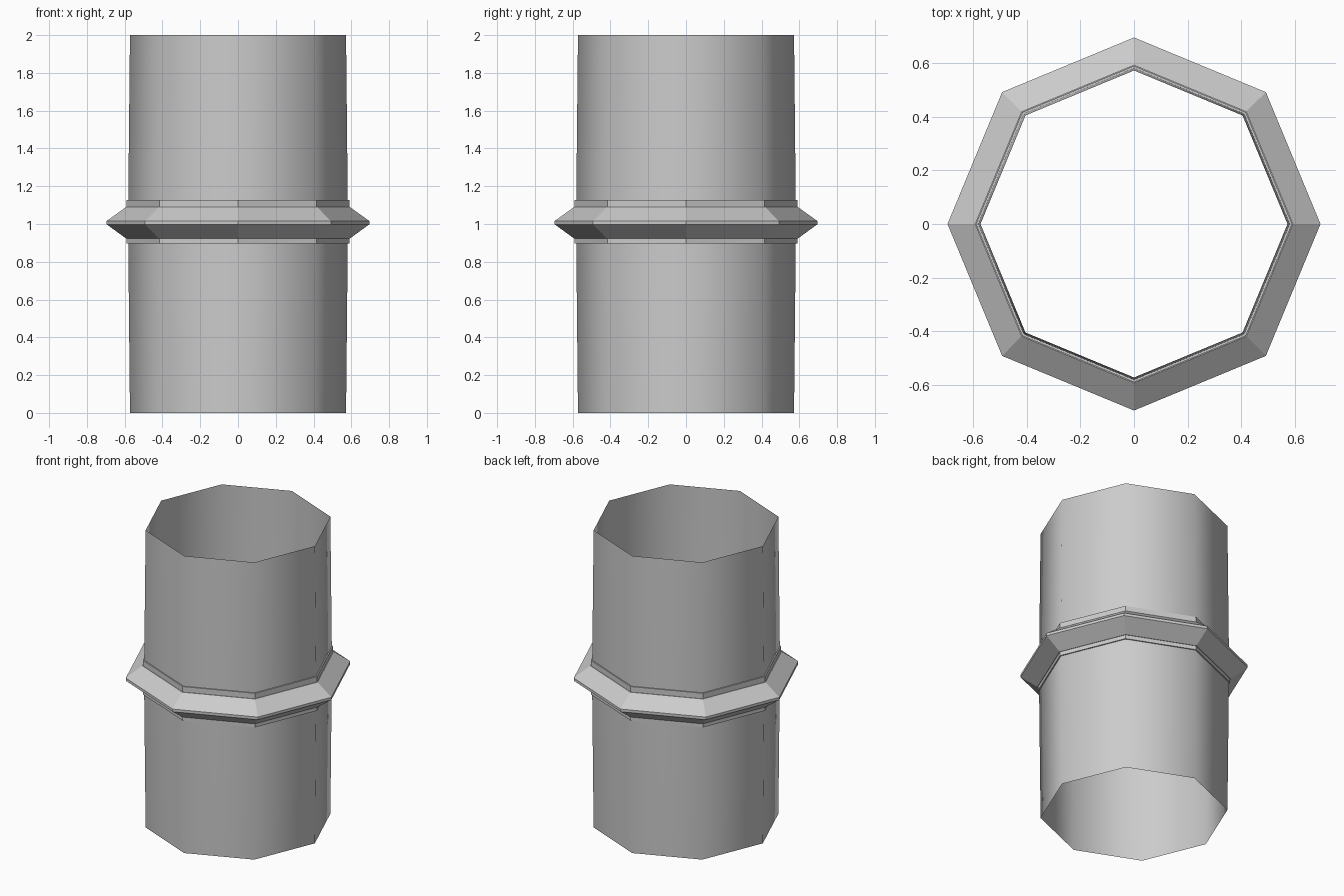
import bpy
from math import cos, sin, tau

if "Cube" in bpy.data.objects:
    bpy.data.objects.remove(bpy.data.objects["Cube"])

SIDES = 8


def lathe(name, profile, closed=False, smooth=False):
    """Spin (radius, z) points into an eight-sided shell, corners on the axes."""
    verts = [(r * cos(tau * i / SIDES), r * sin(tau * i / SIDES), z)
             for r, z in profile for i in range(SIDES)]
    n = len(profile)
    faces = []
    for k in range(n if closed else n - 1):
        a, b = k * SIDES, ((k + 1) % n) * SIDES
        for i in range(SIDES):
            j = (i + 1) % SIDES
            faces.append((a + i, a + j, b + j, b + i))
    mesh = bpy.data.meshes.new(name)
    mesh.from_pydata(verts, [], faces)
    mesh.polygons.foreach_set("use_smooth", [smooth] * len(faces))
    mesh.update()
    obj = bpy.data.objects.new(name, mesh)
    bpy.context.collection.objects.link(obj)
    return obj


# Open, thin-walled pipe, very slightly wider at the middle
lathe("pipe", [(0.572, 0), (0.581, 0.9), (0.581, 1.12), (0.572, 2)], smooth=True)

# Thin collars above and below the flange
for name, z0, z1 in (("lower_collar", 0.897, 0.925), ("upper_collar", 1.088, 1.127)):
    lathe(name, [(0.581, z0), (0.589, z0), (0.589, z1), (0.581, z1)])

# Bevelled flange ring around the joint
lathe("flange", [(0.582, 0.923), (0.592, 0.923), (0.695, 0.998),
                 (0.695, 1.016), (0.592, 1.09), (0.582, 1.09)], closed=True)
